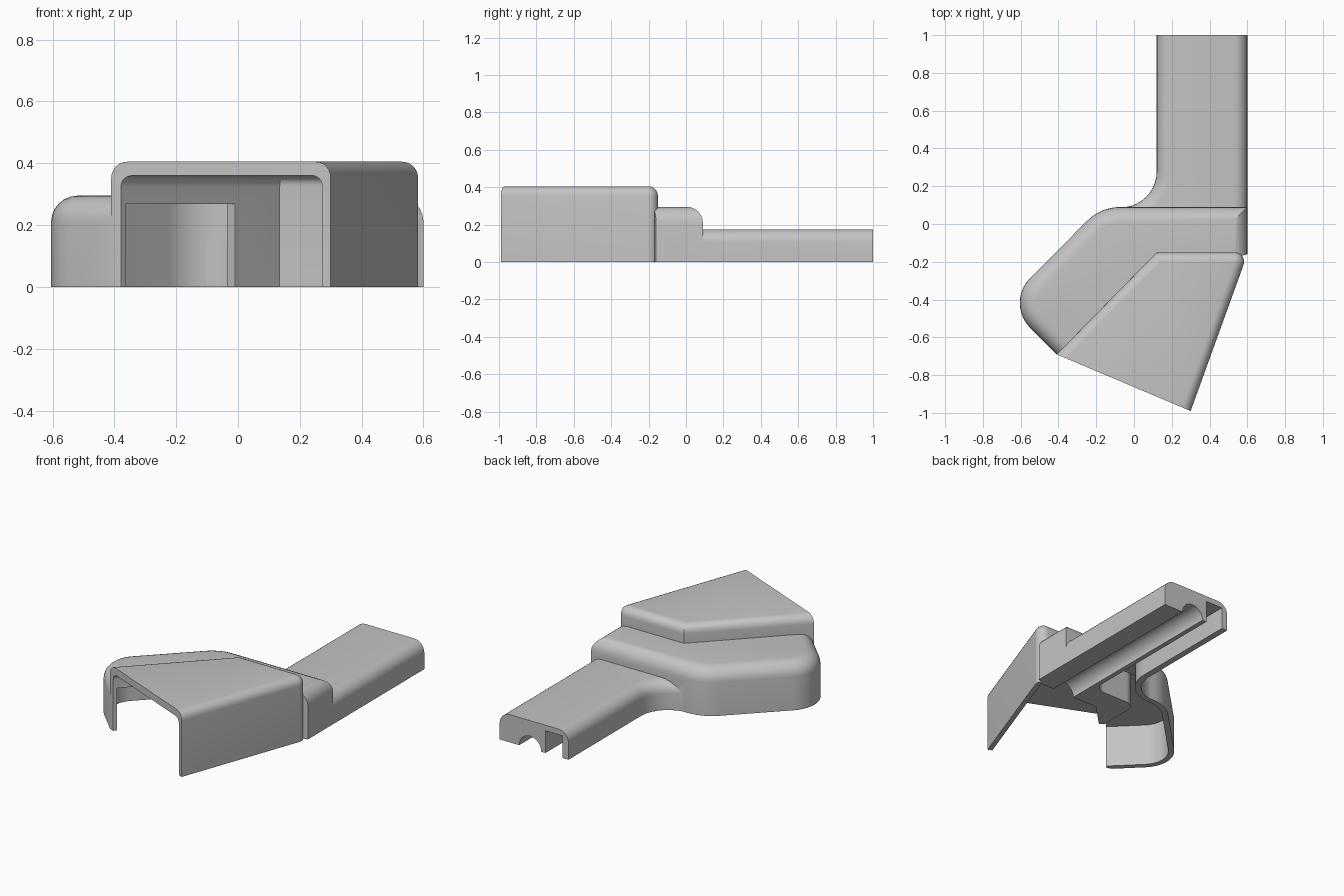
import bpy, bmesh, math
from mathutils import Vector, Matrix

cube = bpy.data.objects.get("Cube")
if cube:
    bpy.data.objects.remove(cube, do_unlink=True)

grey = bpy.data.materials.new("plain_grey")
grey.use_nodes = True
colour = (0.55, 0.55, 0.55, 1)
grey.diffuse_color = colour
grey.node_tree.nodes["Principled BSDF"].inputs["Base Color"].default_value = colour


def outline(corners, steps=10):
    """Plan outline; a corner given as (x, y, r) is rounded to radius r."""
    pts = []
    n = len(corners)
    for i, c in enumerate(corners):
        p = Vector(c[:2])
        if len(c) == 2:
            pts.append(p)
            continue
        a = (Vector(corners[i - 1][:2]) - p).normalized()
        b = (Vector(corners[(i + 1) % n][:2]) - p).normalized()
        half = a.angle(b) / 2
        centre = p + (a + b).normalized() * c[2] / math.sin(half)
        start = p + a * c[2] / math.tan(half) - centre
        end = p + b * c[2] / math.tan(half) - centre
        sweep = math.atan2(start.x * end.y - start.y * end.x, start.dot(end))
        for k in range(steps + 1):
            pts.append(centre + Matrix.Rotation(sweep * k / steps, 2) @ start)
    return pts


def add_object(name, bm):
    bmesh.ops.recalc_face_normals(bm, faces=bm.faces[:])
    mesh = bpy.data.meshes.new(name)
    bm.to_mesh(mesh)
    bm.free()
    mesh.materials.append(grey)
    obj = bpy.data.objects.new(name, mesh)
    bpy.context.collection.objects.link(obj)
    return obj


def prism(name, corners, bottom, top, radius=0, rounded=None):
    """Upright prism whose chosen top edges are rounded over."""
    bm = bmesh.new()
    base = [bm.verts.new((p.x, p.y, bottom)) for p in outline(corners)]
    lid = [bm.verts.new((v.co.x, v.co.y, top)) for v in base]
    bm.faces.new(base)
    bm.faces.new(lid)
    for i in range(len(base)):
        j = (i + 1) % len(base)
        bm.faces.new((base[i], base[j], lid[j], lid[i]))
    bmesh.ops.recalc_face_normals(bm, faces=bm.faces[:])
    if radius:
        edges = []
        for e in bm.edges:
            a, b = (v.co for v in e.verts)
            mid = (a + b) / 2
            if min(a.z, b.z) > top - 0.001 and rounded(mid.x, mid.y):
                edges.append(e)
        bmesh.ops.bevel(bm, geom=edges, offset=radius, segments=6, profile=0.5,
                        affect='EDGES', clamp_overlap=False)
    return add_object(name, bm)


def combine(target, tool, operation):
    mod = target.modifiers.new(tool.name, 'BOOLEAN')
    mod.operation = operation
    mod.solver = 'EXACT'
    mod.object = tool
    bpy.ops.object.select_all(action='DESELECT')
    bpy.context.view_layer.objects.active = target
    target.select_set(True)
    bpy.ops.object.modifier_apply(modifier=mod.name)
    bpy.data.objects.remove(tool, do_unlink=True)


# Middle body with the side lobe
shell = prism("cable_cover", [
    (0.6, 0.09), (-0.175, 0.09, 0.25), (-0.682, -0.418, 0.187), (-0.41, -0.69),
    (0.14, -0.16), (0.45, -0.2), (0.6, -0.16)], 0, 0.295, 0.085,
    lambda x, y: x < -0.42 or y - x > 0.2 or y > 0.08 or x > 0.59)

# Tall hood, square at its open front
hood = prism("hood", [
    (-0.41, -0.69), (0.3, -0.99), (0.604, -0.15, 0.05), (0.12, -0.15)],
    0, 0.405, 0.052, lambda x, y: not (y < -0.8 and x < 0.1))

# Long low duct that flares into the body
duct = prism("duct", [
    (0.6, -0.1), (0.6, 1), (0.12, 1), (0.12, 0.088, 0.19), (-0.1, 0.088),
    (-0.1, -0.1)], 0, 0.175, 0.07,
    lambda x, y: -0.09 < y < 0.99 and x > -0.09)

for part in (hood, duct):
    combine(shell, part, 'UNION')

# Hollow of the hood, open at the front and underneath
hood_hollow = prism("hood_hollow", [
    (-0.478, -0.803), (0.236, -1.08), (0.558, -0.19), (0.135, -0.19)],
    -0.1, 0.36, 0.035, lambda x, y: not (y < -0.9 and x < 0))

# Hollow of the lobe, opening sideways into the hood
lobe_hollow = prism("lobe_hollow", [
    (-0.36, -0.69), (-0.632, -0.418, 0.15), (-0.16, 0.055, 0.215),
    (0.28, 0.055), (0.28, -0.03, 0.07), (-0.035, -0.03, 0.07),
    (-0.035, -0.31), (0.0, -0.345)], -0.12, 0.268)

# Square slot along the duct
slot = prism("slot", [
    (0.28, 0.02), (0.28, 1.1), (0.16, 1.1), (0.16, 0.054, 0.225),
    (-0.1, 0.054), (-0.1, 0.02)], -0.14, 0.14)

# Round groove running from the duct end to the hood
bm = bmesh.new()
turn = Matrix.Translation((0.387, 0.43, 0)) @ Matrix.Rotation(math.pi / 2, 4, 'X')
bmesh.ops.create_cone(bm, cap_ends=True, segments=32, radius1=0.077,
                      radius2=0.077, depth=1.34, matrix=turn)
groove = add_object("groove", bm)

for cutter in (hood_hollow, lobe_hollow, slot, groove):
    combine(shell, cutter, 'DIFFERENCE')

bpy.ops.object.shade_smooth_by_angle(angle=math.radians(30))
